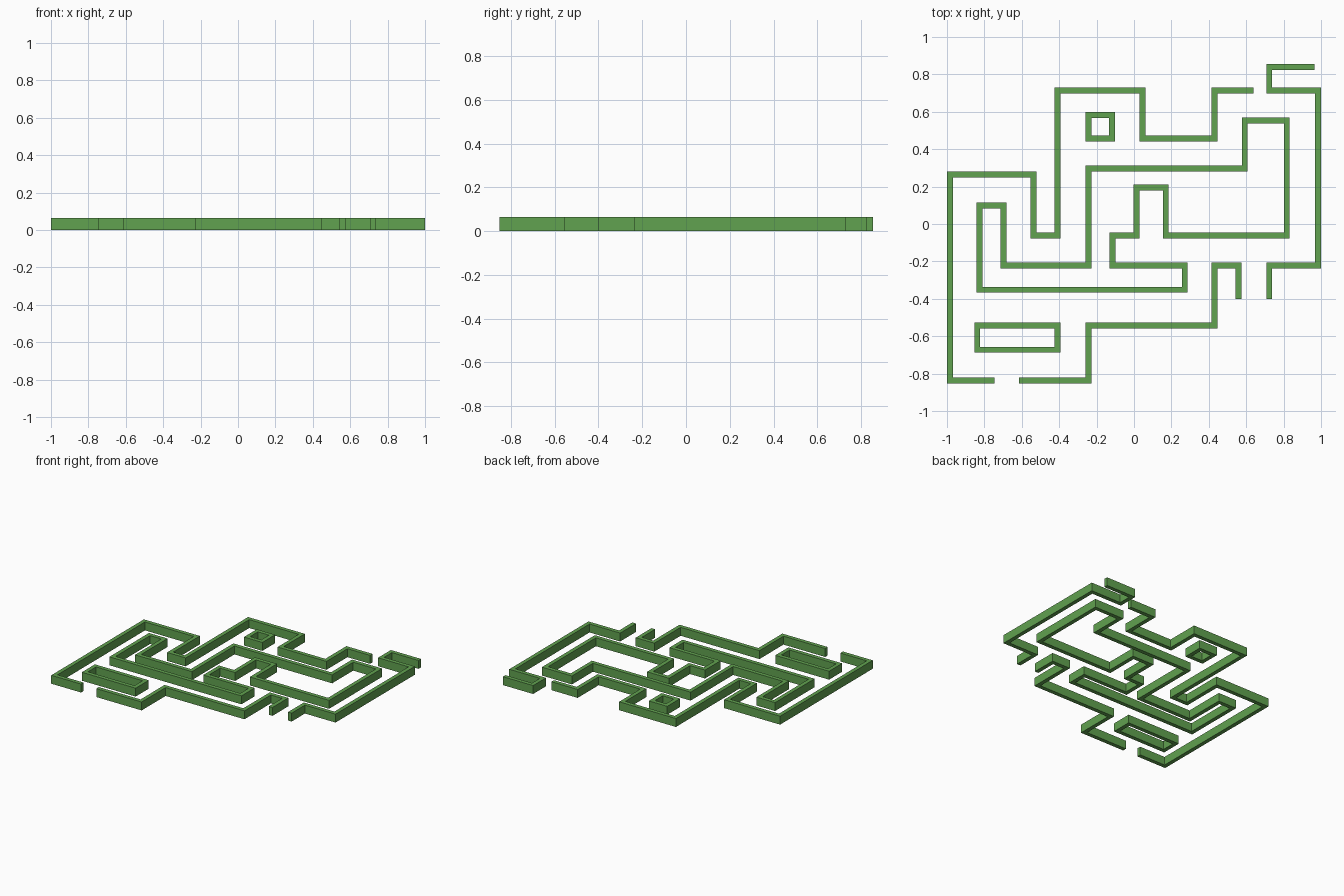
import bpy, bmesh
from mathutils import Vector

if "Cube" in bpy.data.objects:
    bpy.data.objects.remove(bpy.data.objects["Cube"])

HALF = 0.0155   # half wall thickness
HEIGHT = 0.065

green = bpy.data.materials.new("green")
green.diffuse_color = (0.12, 0.36, 0.08, 1)
green.use_nodes = True
green.node_tree.nodes["Principled BSDF"].inputs["Base Color"].default_value = green.diffuse_color


def wall(name, start, turns, closed=False):
    """Mitred wall along a right-angled path; turns alternate x, y, x, y..."""
    pts = [Vector(start)]
    for i, v in enumerate(turns):
        p = pts[-1].copy()
        p[i % 2] = v
        pts.append(p)
    n = len(pts)
    bm = bmesh.new()
    rings = []
    for i, p in enumerate(pts):
        d_in = (p - pts[i - 1]).normalized() if closed or i > 0 else None
        d_out = (pts[(i + 1) % n] - p).normalized() if closed or i < n - 1 else None
        normals = {(round(-d.y), round(d.x)) for d in (d_in, d_out) if d}
        off = sum((Vector(v) for v in normals), Vector((0, 0))) * HALF
        a, b = p + off, p - off
        rings.append([bm.verts.new((q.x, q.y, z))
                      for q, z in ((a, 0), (b, 0), (b, HEIGHT), (a, HEIGHT))])
    for i in range(n if closed else n - 1):
        r, s = rings[i], rings[(i + 1) % n]
        for k in range(4):
            m = (k + 1) % 4
            bm.faces.new((r[k], r[m], s[m], s[k]))
    if not closed:
        bm.faces.new(rings[0])
        bm.faces.new(rings[-1])
    bmesh.ops.recalc_face_normals(bm, faces=bm.faces)
    mesh = bpy.data.meshes.new(name)
    bm.to_mesh(mesh)
    bm.free()
    mesh.materials.append(green)
    bpy.context.collection.objects.link(bpy.data.objects.new(name, mesh))


# Outer walls, with door gaps between them
wall("outer_wall_left", (-0.745, -0.836),
     [-0.9845, 0.264, -0.537, -0.061, -0.409, 0.714, 0.045, 0.457, 0.431, 0.714, 0.64])
wall("outer_wall_right", (0.965, 0.84),
     [0.723, 0.714, 0.9845, -0.222, 0.723, -0.40])
wall("outer_wall_front", (-0.615, -0.836),
     [-0.243, -0.543, 0.431, -0.222, 0.559, -0.40])

# Inner ring wall
wall("inner_wall", (-0.243, 0.297),
     [0.592, 0.554, 0.817, -0.061, 0.170, 0.195, 0.013, -0.061, -0.115,
      -0.222, 0.271, -0.352, -0.826, 0.099, -0.698, -0.222, -0.243], closed=True)

# Small closed pillars
wall("square_pillar", (-0.243, 0.583), [-0.117, 0.457, -0.243], closed=True)
wall("long_pillar", (-0.838, -0.543), [-0.409, -0.672, -0.838], closed=True)
